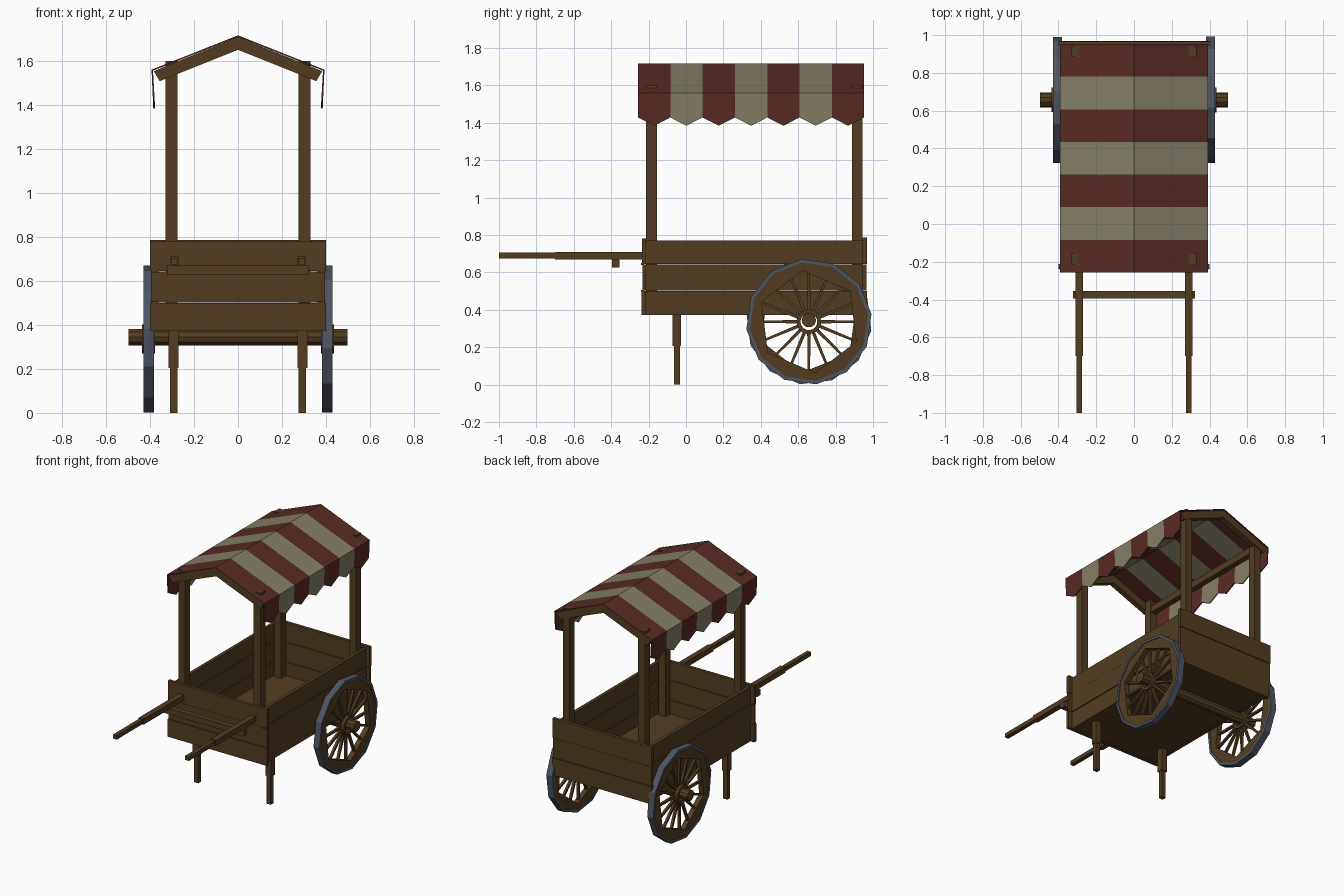
import bpy, bmesh, math
from mathutils import Matrix, Vector

if "Cube" in bpy.data.objects:
    bpy.data.objects.remove(bpy.data.objects["Cube"])


def mat(name, rgb):
    m = bpy.data.materials.new(name)
    m.diffuse_color = (*rgb, 1)
    m.use_nodes = True
    m.node_tree.nodes["Principled BSDF"].inputs["Base Color"].default_value = m.diffuse_color
    return m


WOOD = mat("brown wood", (0.084, 0.046, 0.016))
RED = mat("red cloth", (0.098, 0.024, 0.018))
CREAM = mat("cream cloth", (0.235, 0.21, 0.135))
IRON = mat("grey iron", (0.078, 0.092, 0.122))


def finish(name, bm, *mats):
    bmesh.ops.recalc_face_normals(bm, faces=bm.faces)
    me = bpy.data.meshes.new(name)
    bm.to_mesh(me)
    bm.free()
    for m in mats:
        me.materials.append(m)
    ob = bpy.data.objects.new(name, me)
    bpy.context.collection.objects.link(ob)
    return ob


def add_box(bm, x0, x1, y0, y1, z0, z1):
    r = bmesh.ops.create_cube(bm, size=1)
    mid = Vector(((x0 + x1) / 2, (y0 + y1) / 2, (z0 + z1) / 2))
    for v in r["verts"]:
        v.co = Vector((v.co.x * (x1 - x0), v.co.y * (y1 - y0), v.co.z * (z1 - z0))) + mid
    return r["verts"]


def boxes(name, *dims, mirror=False):
    bm = bmesh.new()
    for d in dims:
        add_box(bm, *d)
        if mirror:
            add_box(bm, -d[1], -d[0], *d[2:])
    return finish(name, bm, WOOD)


# Cart box: three planks on each wall, and a floor
LEVELS = [(0.372, 0.499), (0.502, 0.642), (0.645, 0.77)]
OFF = [0.0, 0.004, 0.001]
boxes("side_planks", *[(0.346, 0.369 + o, -0.215, 0.945, a, b)
                       for (a, b), o in zip(LEVELS, OFF)], mirror=True)
boxes("front_planks", *[(-0.40 + o, 0.40 - o, -0.237 + o, -0.213, a, b + (0.01 if b > 0.7 else 0))
                        for (a, b), o in zip(LEVELS, OFF)])
boxes("back_planks", *[(-0.40 + o, 0.40 - o, 0.943, 0.968 - o, a, b + (0.015 if b > 0.7 else 0))
                       for (a, b), o in zip(LEVELS, OFF)])
boxes("floor", (-0.35, 0.35, -0.215, 0.945, 0.376, 0.398))
boxes("wall_pegs", *[(0.358, 0.394, -0.241, -0.225, z - 0.006, z + 0.006)
                     for z in (0.50, 0.644)], mirror=True)

# Handles with crossbar, and front legs
boxes("handles", (0.27, 0.31, -0.70, -0.22, 0.67, 0.71),
      (0.275, 0.305, -1.0, -0.70, 0.675, 0.705), mirror=True)
boxes("handle_crossbar", (-0.323, 0.323, -0.395, -0.355, 0.627, 0.67))
boxes("front_legs", (0.27, 0.315, -0.071, -0.027, 0.205, 0.38),
      (0.275, 0.309, -0.065, -0.033, 0, 0.205), mirror=True)

# Roof posts and long rails
boxes("roof_posts", (0.276, 0.33, -0.214, -0.156, 0.39, 1.60),
      (0.276, 0.33, 0.887, 0.943, 0.39, 1.60), mirror=True)
boxes("roof_rails", (0.282, 0.324, -0.16, 0.89, 1.50, 1.55), mirror=True)

# Gable rafters at both ends
bm = bmesh.new()
prof = [(0, 1.708), (0.383, 1.553), (0.356, 1.508), (0, 1.65), (-0.356, 1.508), (-0.383, 1.553)]
for y0, y1 in ((-0.25, -0.21), (0.905, 0.948)):
    for s in (1, -1):
        quad = [(s * x, z) for x, z in prof[:4]]
        f = bm.faces.new([bm.verts.new((x, y0, z)) for x, z in quad])
        r = bmesh.ops.extrude_face_region(bm, geom=[f])
        for v in r["geom"]:
            if isinstance(v, bmesh.types.BMVert):
                v.co.y = y1
        bm.faces.new([v for v in f.verts]) if not f.is_valid else None
finish("rafters", bm, WOOD)

# Striped canopy with pointed valance
bm = bmesh.new()
Y0, Y1, N = -0.257, 0.953, 7
w = (Y1 - Y0) / N
for i in range(N):
    a, b = Y0 + i * w, Y0 + (i + 1) * w
    for s in (1, -1):
        roof = [(0, a, 1.716), (0, b, 1.716), (s * 0.393, b, 1.56), (s * 0.393, a, 1.56)]
        flap = [(s * 0.393, a, 1.56), (s * 0.393, b, 1.56), (s * 0.387, b, 1.428),
                (s * 0.385, (a + b) / 2, 1.384), (s * 0.387, a, 1.428)]
        for pts in (roof, flap):
            f = bm.faces.new([bm.verts.new(p) for p in pts])
            f.material_index = i % 2
bmesh.ops.remove_doubles(bm, verts=bm.verts, dist=0.0005)
ob = finish("canopy", bm, RED, CREAM)
# keep the cloth's outer side where it was drawn
up = max(ob.data.polygons, key=lambda p: p.center.z).normal.z
sol = ob.modifiers.new("thickness", "SOLIDIFY")
sol.thickness = 0.008
sol.offset = -1 if up > 0 else 1

# Wheels
CY, CZ = 0.657, 0.336


def ring(name, m, n, x0, x1, outer, inner, phase):
    """Ring around the x axis; outer and inner give a radius per corner."""
    bm = bmesh.new()
    rows = []
    for x, rad in ((x0, outer), (x1, outer), (x1, inner), (x0, inner)):
        row = []
        for k in range(n):
            t = phase + 2 * math.pi * k / n
            row.append(bm.verts.new((x, CY + rad(k) * math.cos(t), CZ + rad(k) * math.sin(t))))
        rows.append(row)
    for j in range(4):
        p, q = rows[j], rows[(j + 1) % 4]
        for k in range(n):
            l = (k + 1) % n
            bm.faces.new((p[k], p[l], q[l], q[k]))
    return finish(name, bm, m)


for side, s in (("right", 1), ("left", -1)):
    ph = math.radians(7 if s > 0 else -8)
    hexa = lambda k: 0.275 * (1 if k % 2 == 0 else math.cos(math.pi / 6))
    ph_hex = ph + math.radians(30)
    ring(side + "_tyre", IRON, 12, s * 0.382, s * 0.43, lambda k: 0.337, lambda k: 0.318, ph)
    ring(side + "_rim", WOOD, 12, s * 0.387, s * 0.424, lambda k: 0.319, hexa, ph_hex)
    ring(side + "_hub", WOOD, 12, s * 0.378, s * 0.436, lambda k: 0.066, lambda k: 0.046, ph)
    # spokes taper out from the hub
    bm = bmesh.new()
    for k in range(16):
        vs = add_box(bm, s * 0.406 - 0.009, s * 0.406 + 0.009, -0.009, 0.009, 0.055, 0.265)
        for v in vs:
            if v.co.z > 0.2:
                v.co.y *= 0.7
        bmesh.ops.transform(bm, verts=vs, matrix=Matrix.Translation((0, CY, CZ))
                            @ Matrix.Rotation(2 * math.pi * k / 16, 4, "X"))
    finish(side + "_spokes", bm, WOOD)

# Axle through both wheels
bm = bmesh.new()
bmesh.ops.create_cone(bm, cap_ends=True, segments=10, radius1=0.039, radius2=0.039, depth=0.995,
                      matrix=Matrix.Translation((0, CY, CZ + 0.008))
                      @ Matrix.Rotation(math.pi / 2, 4, "Y"))
finish("axle", bm, WOOD)
